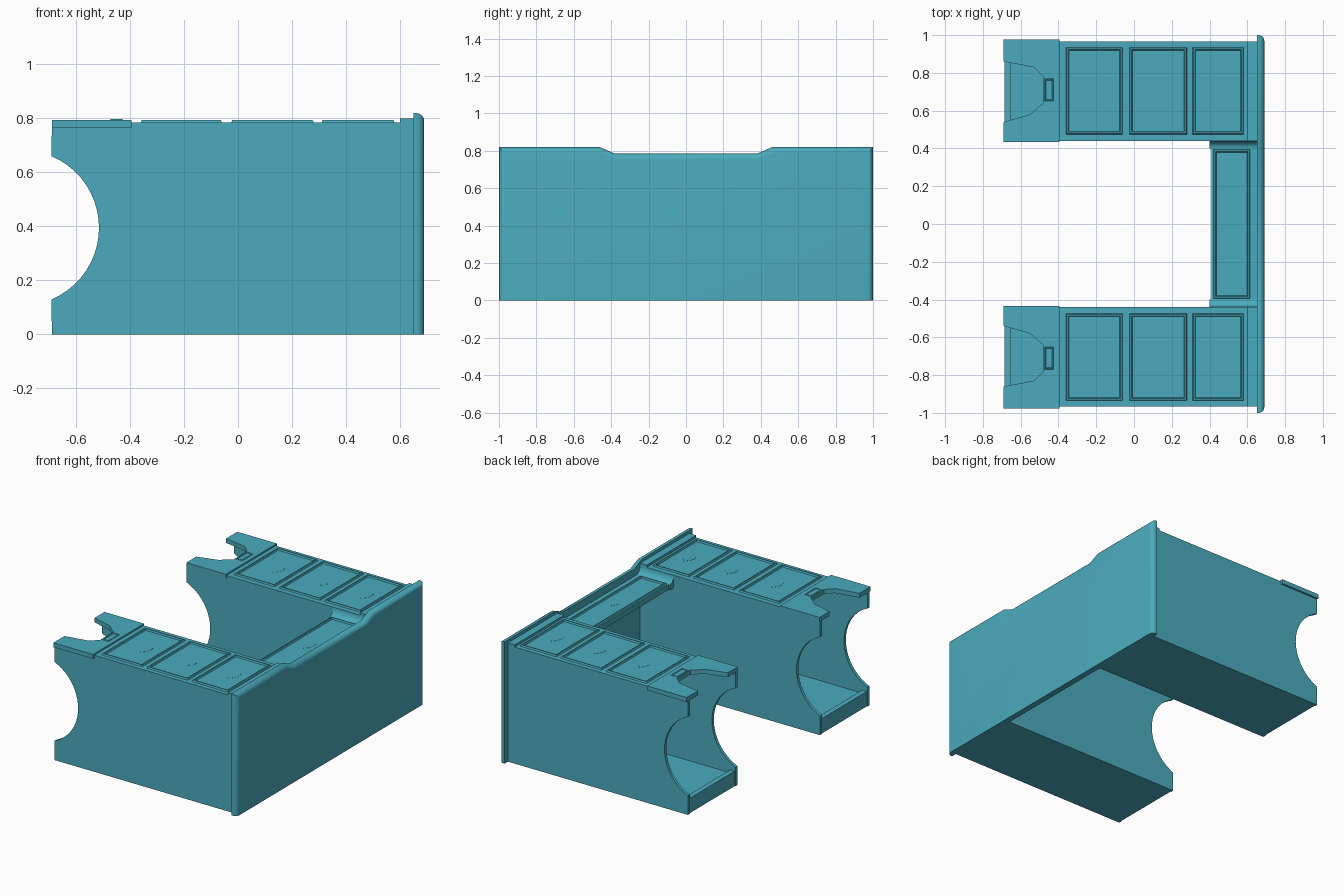
import bpy, bmesh, math

if "Cube" in bpy.data.objects:
    bpy.data.objects.remove(bpy.data.objects["Cube"])

teal = bpy.data.materials.new("teal")
teal.diffuse_color = (0.07, 0.41, 0.51, 1)
teal.use_nodes = True
teal.node_tree.nodes["Principled BSDF"].inputs["Base Color"].default_value = teal.diffuse_color


def prism(name, outline, axis, lo, hi):
    """Extrude a 2D outline along an axis from lo to hi."""
    def place(p, t):
        return {"x": (t, p[0], p[1]), "y": (p[0], t, p[1]), "z": (p[0], p[1], t)}[axis]
    bm = bmesh.new()
    a = [bm.verts.new(place(p, lo)) for p in outline]
    b = [bm.verts.new(place(p, hi)) for p in outline]
    bm.faces.new(a)
    bm.faces.new(b[::-1])
    n = len(outline)
    for i in range(n):
        bm.faces.new((a[i], b[i], b[(i + 1) % n], a[(i + 1) % n]))
    bmesh.ops.recalc_face_normals(bm, faces=bm.faces)
    mesh = bpy.data.meshes.new(name)
    bm.to_mesh(mesh)
    bm.free()
    mesh.materials.append(teal)
    ob = bpy.data.objects.new(name, mesh)
    bpy.context.collection.objects.link(ob)
    return ob


def box(name, x0, x1, y0, y1, z0, z1):
    return prism(name, [(x0, y0), (x1, y0), (x1, y1), (x0, y1)], "z", z0, z1)


def rim(name, x0, x1, y0, y1, z, w=0.012, h=0.01):
    """Raised rectangular frame with sloping outer sides."""
    bm = bmesh.new()
    loops = []
    for d, zz in ((0, z), (0.004, z + h), (w, z + h), (w + 0.004, z)):
        loops.append([bm.verts.new(p) for p in (
            (x0 + d, y0 + d, zz), (x1 - d, y0 + d, zz),
            (x1 - d, y1 - d, zz), (x0 + d, y1 - d, zz))])
    for a, b in zip(loops, loops[1:]):
        for i in range(4):
            j = (i + 1) % 4
            bm.faces.new((a[i], a[j], b[j], b[i]))
    mesh = bpy.data.meshes.new(name)
    bm.to_mesh(mesh)
    bm.free()
    mesh.materials.append(teal)
    ob = bpy.data.objects.new(name, mesh)
    bpy.context.collection.objects.link(ob)


def ornament(name, x, y, z):
    """Thin plain fan-shaped plate."""
    pts = [(-0.035, 0), (-0.025, -0.03), (0.0, -0.065), (0.03, -0.03),
           (0.035, 0), (0.03, 0.03), (0.0, 0.065), (-0.025, 0.03)]
    prism(name, [(x + px, y + py) for px, py in pts], "z", z - 0.001, z + 0.001)


# Side wall profile with the round finger cutout at the open end
R, CX, CZ = 0.288, -0.803, 0.395
half = math.asin(0.265 / R)
arc = [(CX + R * math.cos(t), CZ + R * math.sin(t))
       for t in (-half + 2 * half * i / 20 for i in range(21))]
wall = [(-0.69, 0)] + arc + [(-0.69, 0.785), (0.65, 0.785), (0.65, 0)]

# Thumb notch in the end cap
notch = [(-0.69, 0.86), (-0.53, 0.83), (-0.49, 0.79), (-0.48, 0.78),
         (-0.48, 0.64), (-0.50, 0.625), (-0.55, 0.58), (-0.69, 0.54)]
cap = [(-0.69, 0.435), (-0.395, 0.435), (-0.395, 0.978), (-0.69, 0.978)] + notch

for s, side in ((1, "back"), (-1, "front")):
    def span(a, b):
        return sorted((s * a, s * b))

    # Hollow arm: walls, floor, lip, top
    prism(side + "_outer_wall", wall, "y", *span(0.945, 0.965))
    prism(side + "_inner_wall", wall, "y", *span(0.44, 0.46))
    box(side + "_floor", -0.65, 0.65, *span(0.46, 0.945), 0, 0.08)
    box(side + "_floor_lip", -0.685, -0.65, *span(0.46, 0.945), 0, 0.10)
    box(side + "_top", -0.395, 0.65, *span(0.46, 0.945), 0.765, 0.785)
    prism(side + "_notched_cap", [(x, s * y) for x, y in cap], "z", 0.765, 0.795)
    rim(side + "_cap_tab", -0.475, -0.425, *span(0.65, 0.77), 0.795, 0.005, 0.003)
    box(side + "_top_moulding", 0.60, 0.65, *span(0.44, 0.965), 0.78, 0.80)

    # Three framed panels on the arm top
    for i, (x0, x1) in enumerate(((-0.36, -0.06), (-0.025, 0.28), (0.31, 0.58))):
        rim(f"{side}_panel_frame_{i + 1}", x0, x1, *span(0.475, 0.935), 0.785)
        ornament(f"{side}_ornament_{i + 1}", (x0 + x1) / 2 + 0.02, s * 0.705, 0.785)

    # Curved moulding stepping from the arm down to the bridge
    cove = [(s * (0.40 + 0.04 * math.sin(t)), 0.785 - 0.05 * math.cos(t))
            for t in (math.pi / 2 * i / 6 for i in range(7))]
    prism(side + "_bridge_cove", cove + [(s * 0.44, 0.70), (s * 0.40, 0.70)],
          "x", 0.40, 0.65)

# Bridge tray between the arms
box("bridge_tray", 0.41, 0.65, -0.41, 0.41, 0.70, 0.735)
rim("bridge_frame", 0.42, 0.615, -0.395, 0.395, 0.735)
ornament("bridge_ornament", 0.53, 0, 0.735)

# Rear plate with a dipped top and rounded outer edge
plate_outline = [(-1, 0), (1, 0), (1, 0.82), (0.46, 0.82), (0.38, 0.785),
                 (-0.38, 0.785), (-0.46, 0.82), (-1, 0.82)]
plate = prism("rear_plate", plate_outline, "x", 0.65, 0.69)
bm = bmesh.new()
bm.from_mesh(plate.data)
edges = [e for e in bm.edges
         if all(v.co.x > 0.68 for v in e.verts) and max(v.co.z for v in e.verts) > 0.1]
bmesh.ops.bevel(bm, geom=edges, offset=0.03, segments=5, profile=0.5, affect="EDGES")
bm.to_mesh(plate.data)
bm.free()
bpy.ops.object.select_all(action="DESELECT")
plate.select_set(True)
bpy.context.view_layer.objects.active = plate
bpy.ops.object.shade_smooth_by_angle(angle=math.radians(30))
